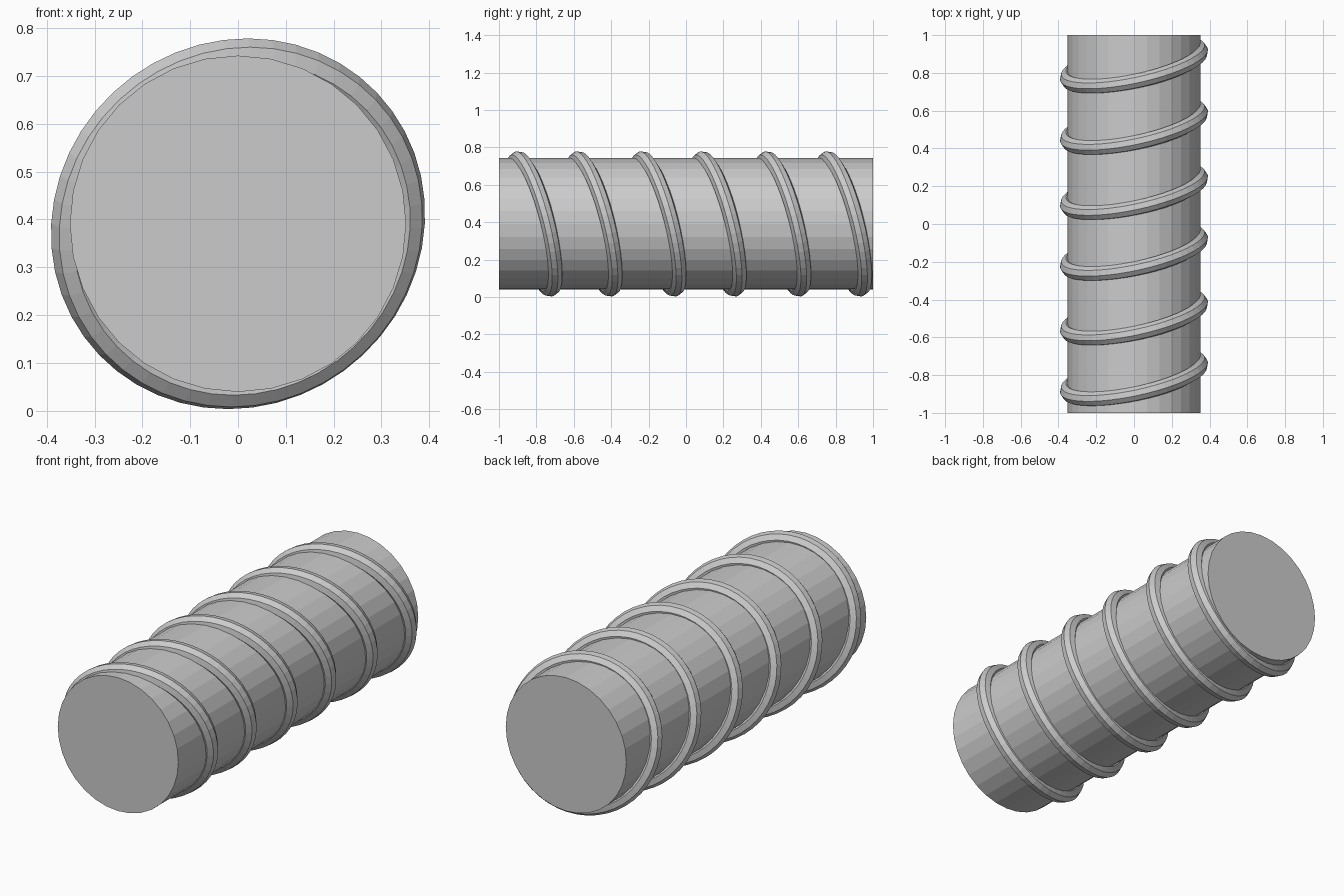
import bpy
import math
from mathutils import Vector

if "Cube" in bpy.data.objects:
    bpy.data.objects.remove(bpy.data.objects["Cube"])

AXIS_Z = 0.391

# Horizontal roller
bpy.ops.mesh.primitive_cylinder_add(vertices=32, radius=0.352, depth=2.0,
                                    location=(0, 0, AXIS_Z),
                                    rotation=(math.pi / 2, 0, 0))
bpy.context.object.name = "roller"

# Six tilted rings around the roller
tilt = Vector((-0.215, 1.0, 0.257)).to_track_quat('Z', 'Y').to_euler()
for i, y in enumerate((-0.812, -0.491, -0.149, 0.173, 0.518, 0.843)):
    bpy.ops.mesh.primitive_torus_add(major_radius=0.36, minor_radius=0.04,
                                     major_segments=48, minor_segments=8,
                                     location=(0, y, AXIS_Z), rotation=tilt)
    bpy.context.object.name = f"ring_{i + 1}"
